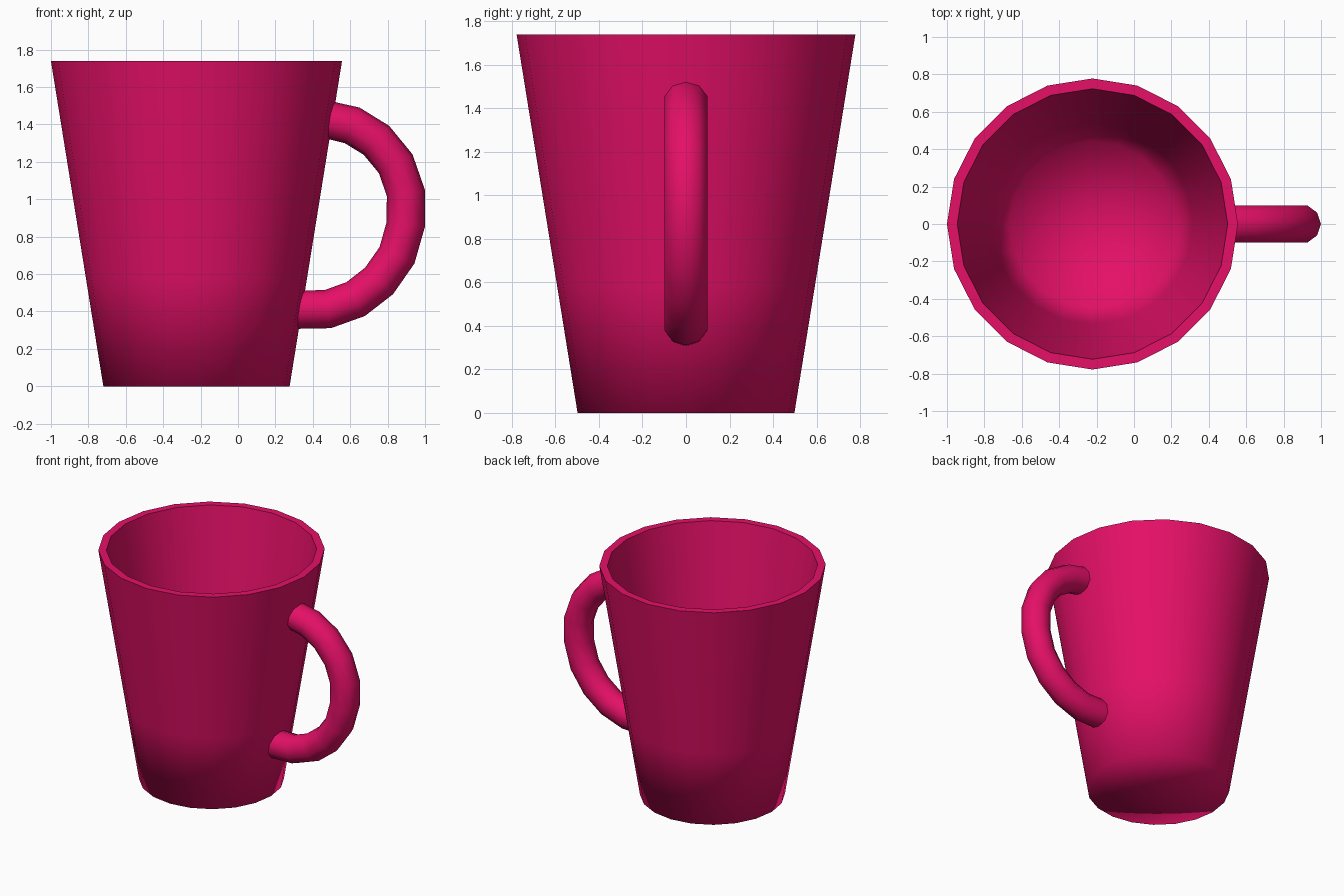
import bpy, bmesh
from math import cos, sin, tau
from mathutils import Vector

default = bpy.data.objects.get("Cube")
if default:
    bpy.data.objects.remove(default, do_unlink=True)

pink = bpy.data.materials.new("raspberry pink glaze")
pink.use_nodes = True
colour = (0.78, 0.005, 0.135, 1)
pink.diffuse_color = colour
pink.node_tree.nodes["Principled BSDF"].inputs["Base Color"].default_value = colour

CENTRE_X = -0.222
HEIGHT, BASE_R, TOP_R = 1.738, 0.498, 0.778
WALL, FLOOR = 0.055, 0.055
SIDES = 20


def finish(bm, name):
    """Turn a bmesh into a smooth shaded object."""
    bmesh.ops.recalc_face_normals(bm, faces=bm.faces)
    for face in bm.faces:
        face.smooth = True
    mesh = bpy.data.meshes.new(name)
    bm.to_mesh(mesh)
    bm.free()
    mesh.materials.append(pink)
    obj = bpy.data.objects.new(name, mesh)
    bpy.context.collection.objects.link(obj)
    return obj


def bridge(bm, a, b):
    """Join two rings of vertices; a single vertex makes a fan."""
    n = max(len(a), len(b))
    for i in range(n):
        j = (i + 1) % n
        if len(a) == 1:
            bm.faces.new((a[0], b[i], b[j]))
        elif len(b) == 1:
            bm.faces.new((a[i], a[j], b[0]))
        else:
            bm.faces.new((a[i], a[j], b[j], b[i]))


def radius(z):
    return BASE_R + (TOP_R - BASE_R) * z / HEIGHT


# Cup body: outer wall, rim, inner wall and floor in one lathe
levels = [0, HEIGHT / 3, HEIGHT * 2 / 3, HEIGHT]
profile = [(0, 0)] + [(radius(z), z) for z in levels]
profile += [(radius(z) - WALL, max(z, FLOOR)) for z in reversed(levels)]
profile.append((0, FLOOR))

bm = bmesh.new()
rings = []
for r, z in profile:
    count = SIDES if r else 1
    rings.append([bm.verts.new((r * cos(tau * i / SIDES), r * sin(tau * i / SIDES), z))
                  for i in range(count)])
for a, b in zip(rings, rings[1:]):
    bridge(bm, a, b)
# crisp rim edges
for edge in bm.edges:
    if all(v.co.z > HEIGHT - 0.001 for v in edge.verts):
        edge.smooth = False
body = finish(bm, "cup_body")
body.location.x = CENTRE_X

# Handle: ten sided tube swept along a curved path
path = [Vector((x, 0, z)) for x, z in (
    (0.48, 1.425), (0.61, 1.395), (0.74, 1.315), (0.843, 1.19),
    (0.897, 1.035), (0.897, 0.865), (0.85, 0.70), (0.754, 0.563),
    (0.629, 0.466), (0.479, 0.412), (0.312, 0.41))]
TUBE_R, TUBE_SIDES = 0.103, 10
bm = bmesh.new()
rings = []
for i, p in enumerate(path):
    tangent = (path[min(i + 1, len(path) - 1)] - path[max(i - 1, 0)]).normalized()
    if i in (0, len(path) - 1):
        tangent = Vector((1 if i == 0 else -1, 0, 0))
    side = Vector((0, 1, 0))
    outward = side.cross(tangent) * -1
    rings.append([bm.verts.new(p + TUBE_R * (outward * cos(tau * k / TUBE_SIDES)
                                             + side * sin(tau * k / TUBE_SIDES)))
                  for k in range(TUBE_SIDES)])
for a, b in zip(rings, rings[1:]):
    bridge(bm, a, b)
# hidden ends, kept crisp
for ring in (rings[0], rings[-1]):
    cap = bm.faces.new(ring)
    for edge in cap.edges:
        edge.smooth = False
finish(bm, "handle")
